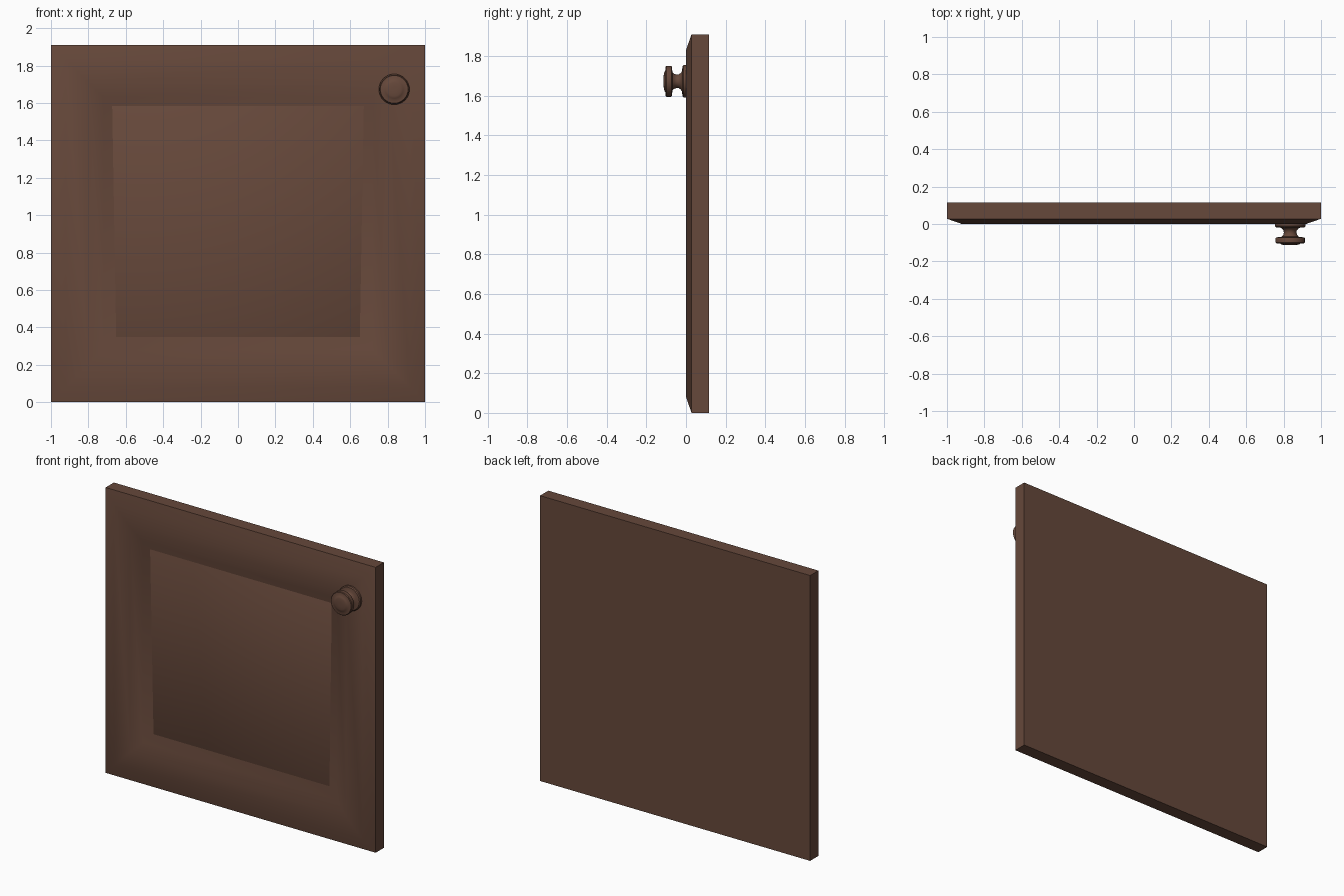
import bpy, bmesh, math

if "Cube" in bpy.data.objects:
    bpy.data.objects.remove(bpy.data.objects["Cube"])

W, H = 1.0, 1.91      # half width and full height of the door
KX, KZ = 0.835, 1.673  # knob position

brown = bpy.data.materials.new("dark brown wood")
brown.diffuse_color = (0.133, 0.065, 0.043, 1)
brown.use_nodes = True
brown.node_tree.nodes["Principled BSDF"].inputs["Base Color"].default_value = brown.diffuse_color


def finish(name, bm, angle):
    bmesh.ops.recalc_face_normals(bm, faces=bm.faces)
    me = bpy.data.meshes.new(name)
    bm.to_mesh(me)
    bm.free()
    me.materials.append(brown)
    ob = bpy.data.objects.new(name, me)
    bpy.context.collection.objects.link(ob)
    bpy.ops.object.select_all(action='DESELECT')
    ob.select_set(True)
    bpy.context.view_layer.objects.active = ob
    bpy.ops.object.shade_smooth_by_angle(angle=math.radians(angle))
    return ob


def skin(name, rings, angle):
    """Bridge a list of point rings and cap both ends."""
    bm = bmesh.new()
    loops = [[bm.verts.new(p) for p in r] for r in rings]
    n = len(loops[0])
    for a, b in zip(loops, loops[1:]):
        for i in range(n):
            j = (i + 1) % n
            bm.faces.new((a[i], a[j], b[j], b[i]))
    bm.faces.new(loops[0])
    bm.faces.new(loops[-1])
    return finish(name, bm, angle)


def rect(m, y, tilt=0.0):
    """Rectangle inset by m from the door outline; tilt brings the top forward."""
    return [(-W + m, y + tilt, m), (W - m, y + tilt, m),
            (W - m, y - tilt, H - m), (-W + m, y - tilt, H - m)]


def circle(r, y, n=32):
    return [(KX + r * math.cos(2 * math.pi * i / n), y,
             KZ + r * math.sin(2 * math.pi * i / n)) for i in range(n)]


# door slab with bevelled rim and sloping recess
skin("door_frame", [rect(m, y) for m, y in (
    (0, 0.115), (0, 0.028), (0.08, 0.0), (0.2, 0.0),
    (0.28, 0.018), (0.36, 0.04))], 40)

# centre panel, its edges sunk into the recess slope
skin("centre_panel", [rect(0.29, 0.055), rect(0.32, 0.034, 0.003)], 45)

# turned knob: base plate, flared stem, disc head with dished face
skin("knob", [circle(r, y) for r, y in (
    (0.082, 0.01), (0.082, -0.012), (0.076, -0.018), (0.052, -0.02),
    (0.042, -0.026), (0.035, -0.036), (0.034, -0.048), (0.037, -0.058),
    (0.045, -0.068), (0.076, -0.072), (0.078, -0.076), (0.078, -0.099),
    (0.074, -0.103), (0.055, -0.104), (0.048, -0.109), (0.036, -0.112),
    (0.015, -0.113))], 40)
